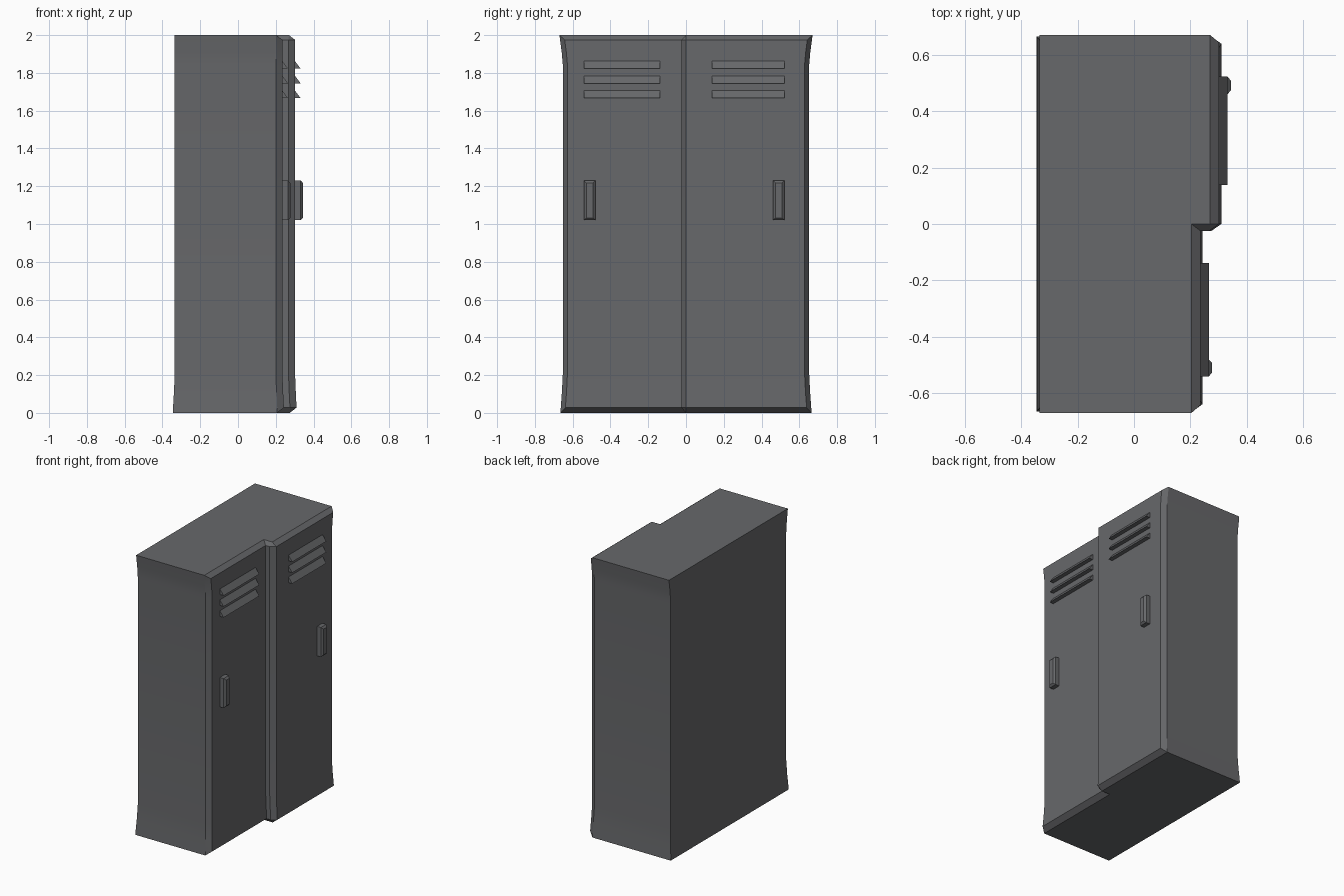
import bpy
import bmesh
import math

cube = bpy.data.objects.get("Cube")
if cube:
    bpy.data.objects.remove(cube, do_unlink=True)

steel = bpy.data.materials.new("dark_grey_steel")
steel.use_nodes = True
colour = (0.135, 0.138, 0.145, 1)
steel.diffuse_color = colour
steel.node_tree.nodes["Principled BSDF"].inputs["Base Color"].default_value = colour


def finish(name, bm):
    bmesh.ops.remove_doubles(bm, verts=bm.verts, dist=0.0005)
    bmesh.ops.recalc_face_normals(bm, faces=bm.faces)
    mesh = bpy.data.meshes.new(name)
    bm.to_mesh(mesh)
    bm.free()
    mesh.materials.append(steel)
    obj = bpy.data.objects.new(name, mesh)
    bpy.context.collection.objects.link(obj)
    return obj


def loft(name, rings):
    """Skin a stack of matching outlines and cap both ends."""
    bm = bmesh.new()
    loops = [[bm.verts.new(p) for p in ring] for ring in rings]
    n = len(loops[0])
    for a, b in zip(loops, loops[1:]):
        for i in range(n):
            j = (i + 1) % n
            bm.faces.new((a[i], a[j], b[j], b[i]))
    bm.faces.new(loops[0][::-1])
    bm.faces.new(loops[-1])
    return finish(name, bm)


def outline(z, back, side, front, chamfer, seam):
    """Stepped plan: right locker set back, left locker standing forward.
    A zero chamfer closes the front bevels at the top and bottom caps."""
    step = 0.067
    c, d = chamfer, chamfer * 0.7
    return [(x, y, z) for x, y in (
        (back, -side), (front - c, -side), (front, -side + d),
        (front, seam), (front + step - c, seam), (front + step, seam + d),
        (front + step, side - d), (front + step - c, side), (back, side))]


# Cabinet body: flared foot and crown, bevelled fronts
body = loft("locker_body", [
    outline(0.0, -0.345, 0.665, 0.207, 0, 0),
    outline(0.028, -0.344, 0.663, 0.243, 0.035, -0.024),
    outline(0.11, -0.339, 0.657, 0.239, 0.035, -0.024),
    outline(0.21, -0.335, 0.652, 0.235, 0.035, -0.024),
    outline(1.84, -0.335, 0.652, 0.235, 0.035, -0.024),
    outline(1.91, -0.335, 0.658, 0.235, 0.035, -0.024),
    outline(1.975, -0.335, 0.667, 0.235, 0.035, -0.024),
    outline(2.0, -0.335, 0.67, 0.203, 0, 0),
])
bpy.context.view_layer.objects.active = body
body.select_set(True)
bpy.ops.object.shade_smooth_by_angle(angle=math.radians(20))
body.select_set(False)


def vent(name, x, y0, y1, z):
    """Louvre with a sloping top and a flat underside."""
    loft(name, [[(x - 0.01, y, z), (x + 0.03, y, z),
                 (x, y, z + 0.04), (x - 0.01, y, z + 0.04)] for y in (y0, y1)])


def handle(name, x, y):
    """Upright pull with a chamfered face."""
    def ring(depth, inset):
        w, h = 0.03 - inset, 0.105 - inset
        return [(x + depth, y + a * w, 1.125 + b * h)
                for a, b in ((-1, -1), (1, -1), (1, 1), (-1, 1))]
    loft(name, [ring(-0.01, 0), ring(0.03, 0), ring(0.042, 0.013)])


# Door fittings
for side, x, y0, y1, hy in (("right", 0.235, -0.54, -0.138, -0.51),
                            ("left", 0.302, 0.138, 0.522, 0.491)):
    for i in range(3):
        vent(f"{side}_vent_{i + 1}", x, y0, y1, 1.822 - 0.078 * i)
    handle(f"{side}_handle", x, hy)
